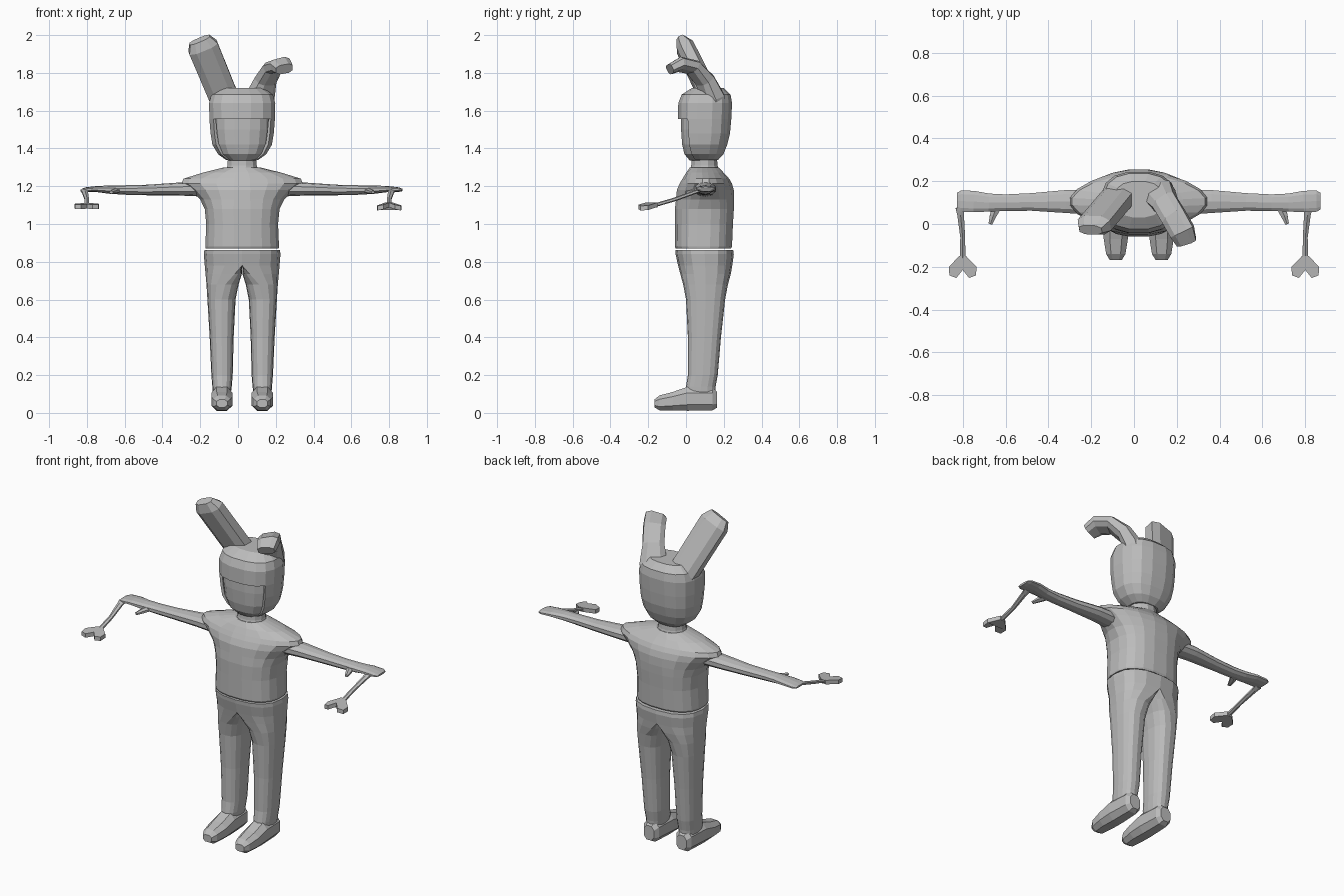
import bpy, bmesh, math
from mathutils import Vector

CX = 0.022  # body centre line
grey = bpy.data.materials.new("plain_grey")
grey.diffuse_color = (0.5, 0.5, 0.5, 1)


def finish(name, bm):
    bmesh.ops.recalc_face_normals(bm, faces=bm.faces)
    me = bpy.data.meshes.new(name)
    bm.to_mesh(me)
    bm.free()
    me.materials.append(grey)
    ob = bpy.data.objects.new(name, me)
    bpy.context.collection.objects.link(ob)
    return ob


def loft(rings, caps=True):
    """Skin a list of equal-length point rings."""
    bm = bmesh.new()
    vs = [[bm.verts.new(p) for p in r] for r in rings]
    n = len(rings[0])
    for a, b in zip(vs, vs[1:]):
        for i in range(n):
            j = (i + 1) % n
            bm.faces.new((a[i], a[j], b[j], b[i]))
    if caps:
        bm.faces.new(vs[0])
        bm.faces.new(vs[-1])
    return bm


def spow(v, p):
    return math.copysign(abs(v) ** p, v)


def tube(stations, side, n=8, p=0.8, axis=None, caps=True):
    """Sweep superellipse rings; a station is (x, y, z, half width, half height)."""
    pts = [Vector(s[:3]) for s in stations]
    rings = []
    for i, s in enumerate(stations):
        t = Vector(axis) if axis else (pts[min(i + 1, len(pts) - 1)] - pts[max(i - 1, 0)]).normalized()
        u = Vector(side)
        u = (u - t * u.dot(t)).normalized()
        v = t.cross(u)
        q = s[5] if len(s) > 5 else p
        angs = [2 * math.pi * (k + 0.5) / n for k in range(n)]
        rings.append([pts[i] + u * s[3] * spow(math.cos(a), q) + v * s[4] * spow(math.sin(a), q) for a in angs])
    return loft(rings, caps)


X, Z = (1, 0, 0), (0, 0, 1)


def stack(rows, n=16, p=0.8, caps=True):
    """Upright loft from rows of (z, half width, y front, y back[, power])."""
    return tube([(CX, (r[2] + r[3]) / 2, r[0], r[1], (r[3] - r[2]) / 2, *r[4:]) for r in rows],
                X, n, p, Z, caps)


# shirt with flared shoulders
finish("shirt", stack([
    (0.87, 0.195, -0.055, 0.24), (0.88, 0.197, -0.06, 0.245), (1.0, 0.192, -0.06, 0.25),
    (1.08, 0.20, -0.06, 0.255), (1.13, 0.225, -0.055, 0.257, 0.9), (1.18, 0.275, -0.05, 0.255, 1.0),
    (1.215, 0.325, -0.035, 0.245, 1.1), (1.24, 0.315, -0.02, 0.23, 1.1),
    (1.272, 0.21, 0.0, 0.20, 1.0), (1.30, 0.095, 0.02, 0.175, 1.0)], n=20))

# neck, face and hood
finish("neck", stack([(1.28, 0.09, 0.015, 0.18, 1), (1.31, 0.08, 0.025, 0.17, 1), (1.36, 0.078, 0.03, 0.165, 1)], 12))
finish("face", stack([
    (1.335, 0.07, 0.02, 0.16), (1.37, 0.115, -0.01, 0.19), (1.42, 0.14, -0.022, 0.21),
    (1.5, 0.15, -0.028, 0.22), (1.6, 0.15, -0.028, 0.22)]))
bm = stack([
    (1.338, 0.085, 0.02, 0.17), (1.37, 0.13, -0.01, 0.20), (1.42, 0.16, -0.03, 0.22),
    (1.48, 0.17, -0.038, 0.235), (1.555, 0.176, -0.045, 0.242), (1.64, 0.178, -0.043, 0.246),
    (1.685, 0.165, -0.025, 0.238), (1.72, 0.115, 0.03, 0.20)])
opening = [f for f in bm.faces if f.calc_center_median().z < 1.55 and len(f.verts) == 4
           and f.calc_center_median().y < 0.035 and abs(f.calc_center_median().x - CX) < 0.135]
bmesh.ops.delete(bm, geom=opening, context='FACES')
hood = finish("hood", bm)
mod = hood.modifiers.new("thickness", 'SOLIDIFY')
mod.thickness = 0.015
mod.offset = -1

# upright ear and folded ear
finish("upright_ear", tube([
    (-0.04, 0.17, 1.56, 0.06, 0.045), (-0.075, 0.125, 1.67, 0.082, 0.055),
    (-0.185, -0.005, 1.935, 0.085, 0.05), (-0.203, -0.028, 1.975, 0.06, 0.025)], (0.9, 0, 0.3), 8, 0.7))
finish("folded_ear", tube([
    (0.10, 0.16, 1.57, 0.06, 0.05), (0.115, 0.14, 1.67, 0.08, 0.055), (0.145, 0.10, 1.76, 0.062, 0.045),
    (0.185, 0.035, 1.83, 0.062, 0.036), (0.225, -0.035, 1.845, 0.062, 0.036),
    (0.245, -0.085, 1.82, 0.05, 0.028)], (0.9, 0.45, 0.25), 8, 0.7))

# trousers: each leg blends from an oval into half of the hips
LEG = [  # z, inner x, outer x, y front, y back, blend to half hips
    (0.10, 0.06, 0.155, 0.0, 0.155, 0), (0.14, 0.055, 0.158, 0.0, 0.157, 0),
    (0.20, 0.05, 0.163, 0.01, 0.168, 0), (0.40, 0.045, 0.172, 0.01, 0.185, 0),
    (0.60, 0.035, 0.184, 0.0, 0.207, 0), (0.68, 0.022, 0.189, -0.015, 0.222, 0.15),
    (0.735, 0.005, 0.194, -0.03, 0.237, 0.6), (0.78, 0.0, 0.198, -0.042, 0.245, 1),
    (0.84, 0.0, 0.203, -0.055, 0.253, 1), (0.862, 0.0, 0.20, -0.057, 0.25, 1)]
for s, label in ((-1, "right"), (1, "left")):
    rings = []
    for z, xi, xo, yf, yb, t in LEG:
        ring = []
        for k in range(16):
            a = 2 * math.pi * k / 16
            c, d = spow(math.cos(a), 0.8), spow(math.sin(a), 0.8)
            oval = (xi + xo) / 2 + c * (xo - xi) / 2
            half = xo * max(0.0, c)
            ring.append((CX + s * (oval * (1 - t) + half * t), (yf + yb) / 2 + d * (yb - yf) / 2, z))
        rings.append(ring)
    finish(label + "_trouser_leg", loft(rings))

    # shoe
    fx = CX + s * 0.107
    finish(label + "_shoe", tube([
        (fx, 0.165, 0.07, 0.035, 0.045), (fx, 0.14, 0.075, 0.052, 0.065),
        (fx, 0.01, 0.075, 0.06, 0.068), (fx, -0.07, 0.062, 0.06, 0.052),
        (fx, -0.14, 0.053, 0.048, 0.042), (fx, -0.168, 0.05, 0.03, 0.022)], X, 8, 0.8, (0, 1, 0)))

    # arm widening into a flat hand, with a thumb
    arm = [(0.2, 0.10, 1.185, 0.06, 0.04), (0.34, 0.105, 1.185, 0.056, 0.034), (0.5, 0.103, 1.18, 0.043, 0.028),
           (0.62, 0.10, 1.18, 0.04, 0.025), (0.70, 0.10, 1.182, 0.044, 0.022), (0.77, 0.105, 1.185, 0.052, 0.016),
           (0.83, 0.107, 1.182, 0.052, 0.012), (0.849, 0.107, 1.18, 0.04, 0.006)]
    finish(label + "_arm", tube([(CX + s * r[0], *r[1:]) for r in arm], (0, 1, 0), 10, 0.9))
    thumb = [(0.66, 0.085, 1.178, 0.024, 0.014), (0.68, 0.04, 1.172, 0.018, 0.013), (0.693, 0.0, 1.168, 0.01, 0.008)]
    finish(label + "_thumb", tube([(CX + s * r[0], *r[1:]) for r in thumb], X, 6, 1))

    # thin stalk reaching forward, ending in a forked tip
    hx = s * 0.80
    finish(label + "_stalk", tube([
        (hx + s * 0.012, 0.075, 1.178, 0.024, 0.01), (hx + s * 0.01, 0.045, 1.168, 0.018, 0.01),
        (hx, -0.06, 1.13, 0.013, 0.01), (hx, -0.17, 1.098, 0.015, 0.01)], X, 6, 1))
    edge = [(0.016, -0.15), (0.065, -0.20), (0.062, -0.24), (0.03, -0.252)]
    outline = edge + [(0, -0.215)] + [(-x, y) for x, y in reversed(edge)]
    droop = 0.0 if s < 0 else 0.25
    finish(label + "_forked_tip", loft([
        [(hx + x, y, 1.095 + dz + 0.09 * (y + 0.2) - droop * abs(x) + droop * 0.03) for x, y in outline]
        for dz in (-0.012, 0.012)]))
